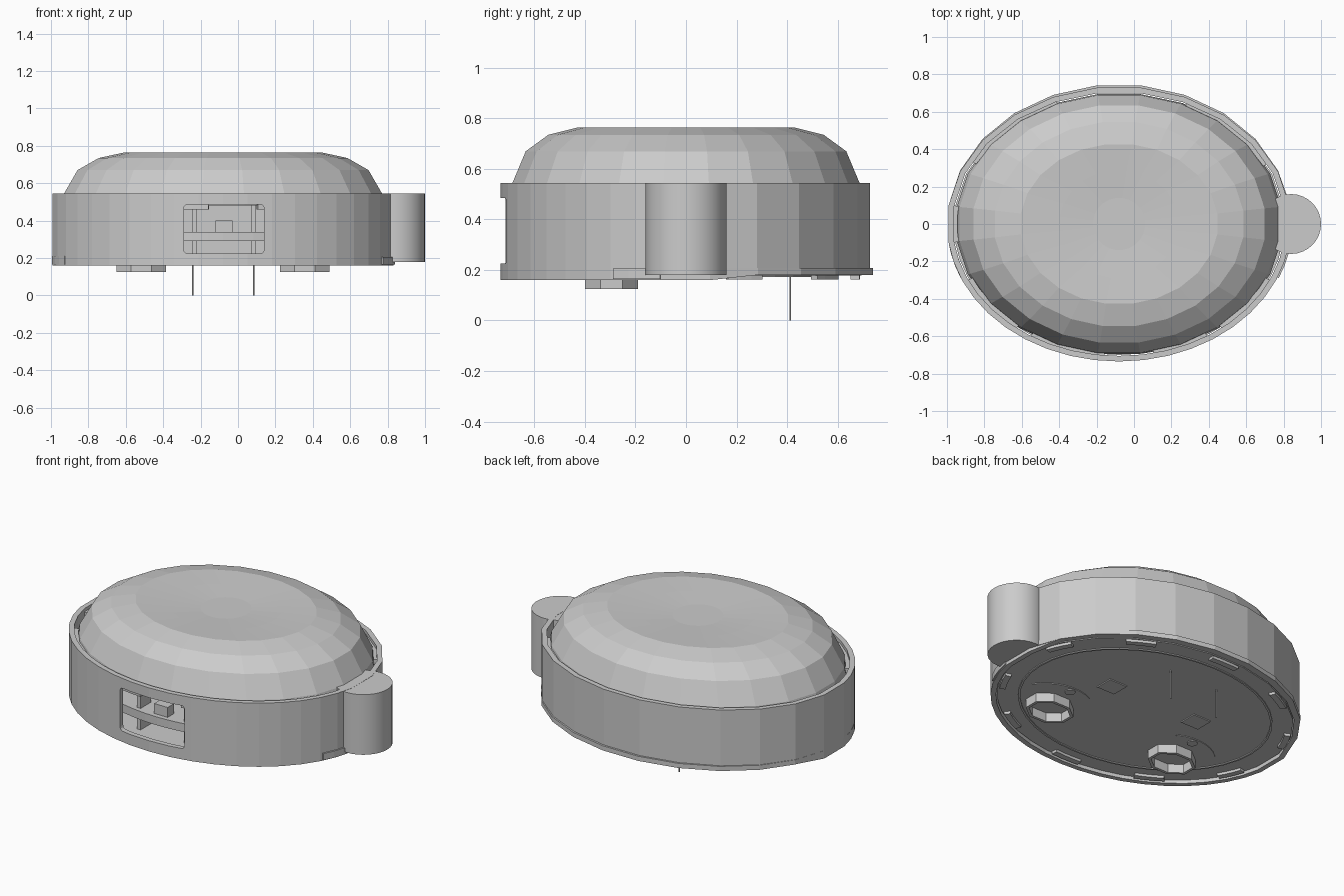
import bpy, bmesh
from math import cos, sin, radians, pi

if "Cube" in bpy.data.objects:
    bpy.data.objects.remove(bpy.data.objects["Cube"])

CX = -0.08
# coarse facets at the back, finer facets at the front
BACK = [7.5 + 15 * k for k in range(12)]
FRONT = [187.5 + 8.25 * k for k in range(21)]
ALL = [radians(a) for a in BACK + FRONT]


def finish(name, bm):
    bmesh.ops.recalc_face_normals(bm, faces=bm.faces)
    me = bpy.data.meshes.new(name)
    bm.to_mesh(me)
    bm.free()
    ob = bpy.data.objects.new(name, me)
    bpy.context.collection.objects.link(ob)
    return ob


def sweep(name, angles, section, closed=True, c=(CX, 0)):
    """Sweep a closed (rx, ry, z) section round an ellipse; z may be a function of y."""
    bm = bmesh.new()
    rows = []
    for a in angles:
        row = []
        for rx, ry, z in section:
            y = c[1] + ry * sin(a)
            row.append(bm.verts.new((c[0] + rx * cos(a), y, z(y) if callable(z) else z)))
        rows.append(row)
    n, m = len(rows), len(section)
    for i in range(n if closed else n - 1):
        p, q = rows[i], rows[(i + 1) % n]
        for j in range(m):
            k = (j + 1) % m
            bm.faces.new((p[j], q[j], q[k], p[k]))
    if not closed:
        bm.faces.new(rows[0])
        bm.faces.new(rows[-1])
    return finish(name, bm)


def band(rx, ry, t, z0, z1):
    return [(rx, ry, z0), (rx, ry, z1), (rx - t, ry - t, z1), (rx - t, ry - t, z0)]


def arc(a0, a1, n):
    return [radians(a0 + (a1 - a0) * i / n) for i in range(n + 1)]


def disc(name, angles, rx, ry, z0, z1, c=(CX, 0)):
    bm = bmesh.new()
    lo, hi = [[bm.verts.new((c[0] + rx * cos(a), c[1] + ry * sin(a), z)) for a in angles] for z in (z0, z1)]
    bm.faces.new(lo)
    bm.faces.new(hi)
    for i in range(len(lo)):
        k = (i + 1) % len(lo)
        bm.faces.new((lo[i], lo[k], hi[k], hi[i]))
    return finish(name, bm)


def box(name, x0, x1, y0, y1, z0, z1):
    bm = bmesh.new()
    bmesh.ops.create_cube(bm, size=1)
    for v in bm.verts:
        v.co = ((x0 + x1) / 2 + v.co.x * (x1 - x0), (y0 + y1) / 2 + v.co.y * (y1 - y0),
                (z0 + z1) / 2 + v.co.z * (z1 - z0))
    return finish(name, bm)


def full(n, off=0.0):
    return [2 * pi * (i + off) / n for i in range(n)]


# outer wall with a window cut in its front
bottom = lambda y: 0.16 if y < 0.18 else 0.18
wall = sweep("outer_wall", ALL, band(0.92, 0.735, 0.03, bottom, 0.545))
cut = box("window_cutter", -0.29, 0.14, -0.9, -0.6, 0.225, 0.485)
bm = bmesh.new()
bm.from_mesh(cut.data)
edges = [e for e in bm.edges if abs(e.verts[0].co.y - e.verts[1].co.y) > 0.1]
bmesh.ops.bevel(bm, geom=edges, offset=0.02, segments=3, affect='EDGES', profile=0.5)
bm.to_mesh(cut.data)
bm.free()
cut.hide_render = True
cut.hide_set(True)
mod = wall.modifiers.new("window", 'BOOLEAN')
mod.operation = 'DIFFERENCE'
mod.object = cut
mod.solver = 'EXACT'

# faceted dome with a shallow dish in the top
profile = [(0.875, 0.70, 0.48), (0.86, 0.695, 0.54), (0.785, 0.64, 0.67), (0.67, 0.55, 0.735),
           (0.53, 0.43, 0.765), (0.32, 0.29, 0.757), (0.14, 0.14, 0.748)]
bm = bmesh.new()
rings = [[bm.verts.new((CX + rx * cos(a), ry * sin(a), z)) for a in full(24, 0.5)] for rx, ry, z in profile]
for p, q in zip(rings, rings[1:]):
    for i in range(24):
        k = (i + 1) % 24
        bm.faces.new((p[i], p[k], q[k], q[i]))
bm.faces.new(rings[-1])
dome = finish("dome_top", bm)

# clip segments filling the gap between dome and wall
for i, (a0, a1) in enumerate([(27, 66), (112, 152), (172, 188), (205, 232), (238, 265), (282, 302), (308, 335)]):
    sweep(f"rim_clip_{i}", arc(a0, a1, 5), band(0.895, 0.712, 0.03, 0.46, 0.525), False)

# lower lip round the back and beside the hinge
sweep("back_lip", [radians(a) for a in [10.0] + BACK[1:] + [187.5]], band(0.92, 0.747, 0.025, 0.18, 0.208), False)
sweep("front_lip_right", arc(337, 352, 3), band(0.928, 0.738, 0.03, 0.165, 0.205), False)
sweep("front_lip_left", arc(187, 203, 3), band(0.92, 0.738, 0.03, 0.165, 0.21), False)

# round lobe on the right side
lobe = disc("side_lobe", full(32), 0.16, 0.16, 0.18, 0.544, (0.84, 0))
bpy.context.view_layer.objects.active = lobe
lobe.select_set(True)
bpy.ops.object.shade_smooth_by_angle()

# base plate with underside ridges and rim tabs
disc("base_plate", ALL, 0.885, 0.70, 0.178, 0.21)
sweep("underside_ridge", full(40), band(0.76, 0.60, 0.012, 0.172, 0.18))
for i, a in enumerate([20, 55, 90, 125, 160, 200, 235, 270, 305, 338]):
    sweep(f"underside_tab_{i}", arc(a - 6, a + 6, 3), band(0.875, 0.69, 0.035, 0.162, 0.18), False)

# feet, contact pads and pins underneath, mirrored about the body centre
for side, s in (("left", -1), ("right", 1)):
    x = CX + s * 0.437
    sweep(f"foot_{side}", full(8, 0.5), band(0.144, 0.114, 0.018, 0.125, 0.18), c=(x, -0.295))
    sweep(f"foot_guide_{side}", arc(60, 150, 8) if s < 0 else arc(30, 120, 8),
          band(0.25, 0.22, 0.01, 0.174, 0.18), False, (x, -0.295))
    disc(f"screw_{side}", full(12), 0.03, 0.03, 0.173, 0.18, (x, -0.12))
    px = CX + s * 0.3
    box(f"contact_pad_{side}", px - 0.06, px + 0.06, 0.02, 0.13, 0.172, 0.18)
    disc(f"pin_{side}", full(6), 0.004, 0.004, 0.0, 0.18, (CX + s * 0.163, 0.413))

# mechanism seen through the window
sweep("inner_shelf", arc(225, 315, 16), band(0.84, 0.66, 0.25, 0.29, 0.34), False)
box("window_clip", -0.12, -0.03, -0.63, -0.57, 0.33, 0.40)
for side, x in (("left", -0.23), ("right", 0.085)):
    box(f"window_post_{side}", x - 0.012, x + 0.012, -0.62, -0.52, 0.20, 0.49)
box("window_back_panel", -0.30, 0.15, -0.45, -0.43, 0.21, 0.52)
